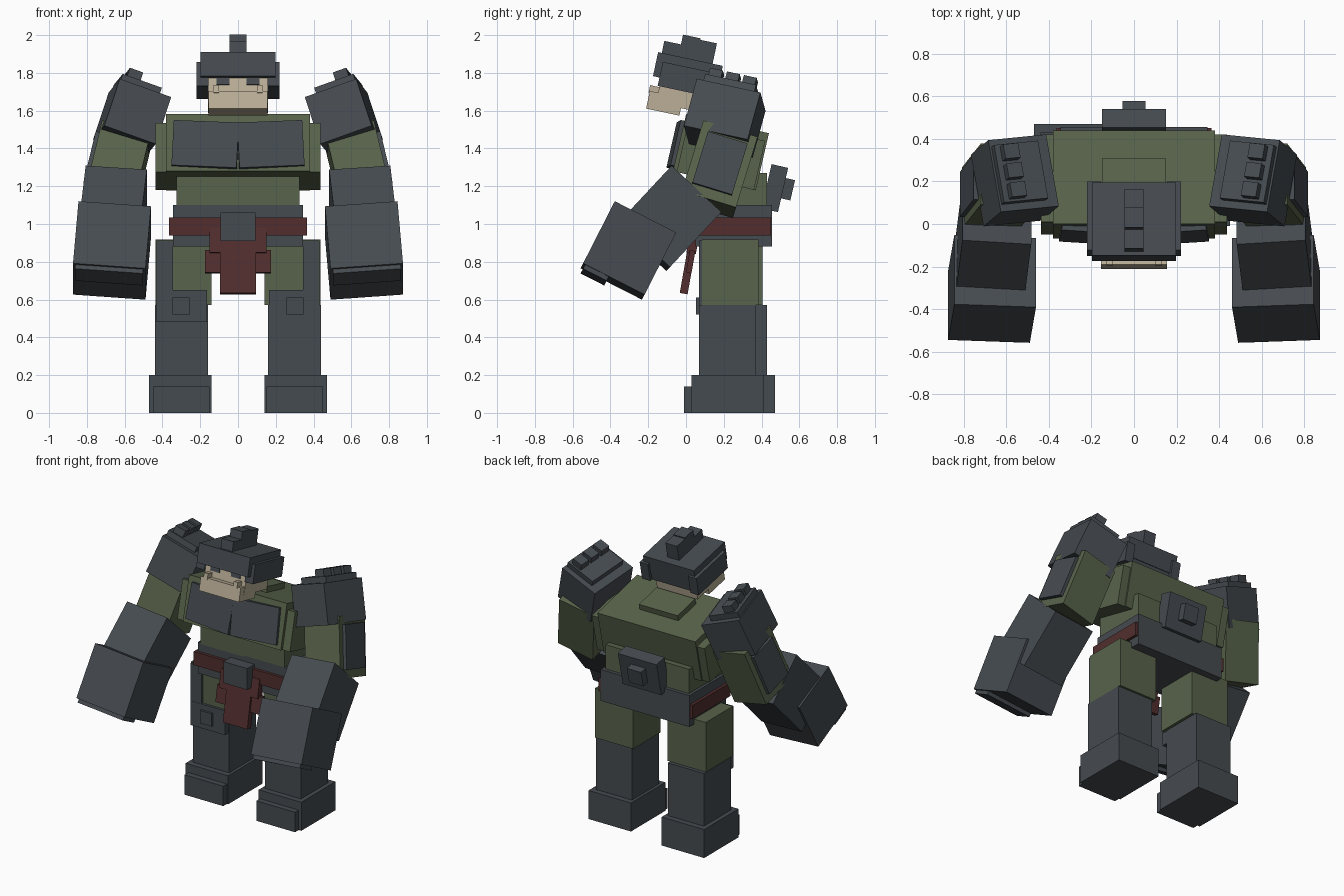
import bpy, bmesh
from math import radians
from mathutils import Matrix

if "Cube" in bpy.data.objects:
    bpy.data.objects.remove(bpy.data.objects["Cube"])


def material(name, rgb):
    m = bpy.data.materials.new(name)
    m.diffuse_color = (*rgb, 1)
    m.use_nodes = True
    m.node_tree.nodes["Principled BSDF"].inputs["Base Color"].default_value = m.diffuse_color
    return m


GREY = material("slate_grey", (0.060, 0.070, 0.080))
GREEN = material("olive_green", (0.098, 0.125, 0.070))
RED = material("dark_red", (0.085, 0.027, 0.027))
TAN = material("tan", (0.50, 0.43, 0.31))


def frame(x, y, z, tilt=0, roll=0, yaw=0):
    """Part frame: roll about y, then tilt about x, then yaw about z."""
    r = (Matrix.Rotation(radians(yaw), 4, 'Z') @ Matrix.Rotation(radians(tilt), 4, 'X')
         @ Matrix.Rotation(radians(roll), 4, 'Y'))
    return Matrix.Translation((x, y, z)) @ r


def box(name, center, size, mat, base=Matrix()):
    """Box with its centre and size given in the base frame."""
    bm = bmesh.new()
    bmesh.ops.create_cube(bm, size=1)
    bm.transform(base @ Matrix.Translation(center) @ Matrix.Diagonal((*size, 1)))
    mesh = bpy.data.meshes.new(name)
    bm.to_mesh(mesh)
    bm.free()
    mesh.materials.append(mat)
    obj = bpy.data.objects.new(name, mesh)
    bpy.context.collection.objects.link(obj)
    return obj


def span(name, x, y, z, mat, s=1):
    """Upright box from coordinate ranges, mirrored in x when s is -1."""
    c = [(a + b) / 2 for a, b in (x, y, z)]
    box(name, (c[0] * s, c[1], c[2]), [b - a for a, b in (x, y, z)], mat)


# Legs, one set slightly back from the other
for s, side, back in ((1, "right", 0.0), (-1, "left", 0.06)):
    half = back / 3
    span(side + "_foot", (.14, .47), (.03 + back, .41 + back), (0, .20), GREY, s)
    span(side + "_toe", (.15, .45), (-.01 + back, .06 + back), (0, .14), GREY, s)
    span(side + "_shin", (.16, .44), (.07 + back, .37 + back), (.19, .57), GREY, s)
    span(side + "_thigh", (.14, .437), (.085 + half, .385 + half), (.57, .917), GREEN, s)
    span(side + "_knee_plate", (.163, .432), (.068 + half, .12 + half), (.48, .65), GREY, s)
    span(side + "_thigh_strip", (.345, .432), (.07 + half, .10 + half), (.64, .912), GREY, s)
    span(side + "_knee_pad", (.257, .347), (.053 + half, .10 + half), (.52, .61), GREY, s)

# Waist, belt and front cloth
span("waist", (-.345, .345), (.05, .455), (.88, 1.10), GREY)
span("belt", (-.365, .365), (.03, .45), (.94, 1.035), RED)
span("belt_buckle", (-.092, .092), (-.03, .06), (.91, 1.06), GREY)
cloth = frame(0, .03, .86, -10)
box("cloth_top", (0, 0, .05), (.30, .05, .13), RED, cloth)
box("cloth_middle", (0, .005, -.06), (.35, .03, .12), RED, cloth)
box("cloth_bottom", (0, -.002, -.115), (.19, .042, .235), RED, cloth)
span("abdomen", (-.325, .325), (.05, .43), (1.09, 1.27), GREEN)

# Chest, leaning back
chest = frame(0, .185, 1.38, -13)
box("chest", (0, 0, 0), (.76, .45, .31), GREEN, chest)
box("chest_sides", (0, .005, -.022), (.875, .42, .266), GREEN, chest)
box("collar_hump", (0, -.02, .16), (.30, .20, .07), GREEN, chest)
box("collar_notch", (0, -.238, .062), (.07, .042, .085), GREEN, chest)
for s, side in ((1, "right"), (-1, "left")):
    box(side + "_chest_plate", (0, 0, 0), (.345, .045, .245), GREY,
        chest @ frame(.173 * s, -.232, -.013, 0, -3 * s, 3 * s))

# Back pack
pack = frame(0, .47, 1.19, -13)
box("back_pack", (0, 0, 0), (.30, .09, .24), GREY, pack)
box("back_pack_knob", (0, .065, .01), (.11, .06, .11), GREY, pack)

# Head and helmet
head = frame(0, .01, 1.81, -12)
box("helmet", (0, 0, 0), (.395, .35, .13), GREY, head)
box("helmet_back", (0, .15, -.055), (.38, .04, .11), GREY, head)
box("face", (0, 0, -.10), (.315, .26, .20), TAN, head)
box("jaw", (0, -.085, -.193), (.31, .18, .095), TAN, head)
for s, side in ((1, "right"), (-1, "left")):
    box(side + "_helmet_guard", (.188 * s, .025, -.045), (.064, .33, .13), GREY, head)
    box(side + "_eye", (.08 * s, -.132, -.08), (.07, .009, .045), GREY, head)
    box(side + "_cheek", (.115 * s, -.155, -.135), (.03, .05, .04), TAN, head)
for i, (y0, y1, top) in enumerate(((-.155, -.065, .13), (-.065, .03, .183), (.03, .12, .175))):
    box(f"helmet_crest_{i + 1}", (0, (y0 + y1) / 2, (top + .05) / 2),
        (.09, y1 - y0, top - .05), GREY, head)

# Arms
for s, side in ((1, "right"), (-1, "left")):
    pad = frame(.56 * s, .205, 1.56, -12, -20 * s, -10 * s)
    box(side + "_shoulder_pad", (0, 0, 0), (.29, .35, .27), GREY, pad)
    box(side + "_shoulder_plate", (.025 * s, 0, .15), (.22, .28, .05), GREY, pad)
    for i in (-1, 0, 1):
        box(f"{side}_shoulder_knob_{i + 2}", (.07 * s, i * .093, .195), (.075, .07, .055), GREY, pad)
    arm = frame(.635 * s, .17, 1.29, -17, -13 * s)
    box(side + "_upper_arm", (0, 0, 0), (.265, .30, .40), GREEN, arm)
    box(side + "_upper_arm_plate", (.14 * s, 0, 0), (.03, .22, .29), GREY, arm)
    fore = frame(.662 * s, -.09, 1.03, -43, -5 * s)
    box(side + "_forearm", (0, 0, 0), (.325, .36, .40), GREY, fore)
    fist = frame(.667 * s, -.305, .86, -27, -4.5 * s)
    box(side + "_fist", (0, 0, 0), (.385, .365, .37), GREY, fist)
    box(side + "_fingers", (0, -.10, -.195), (.36, .14, .03), GREY, fist)
